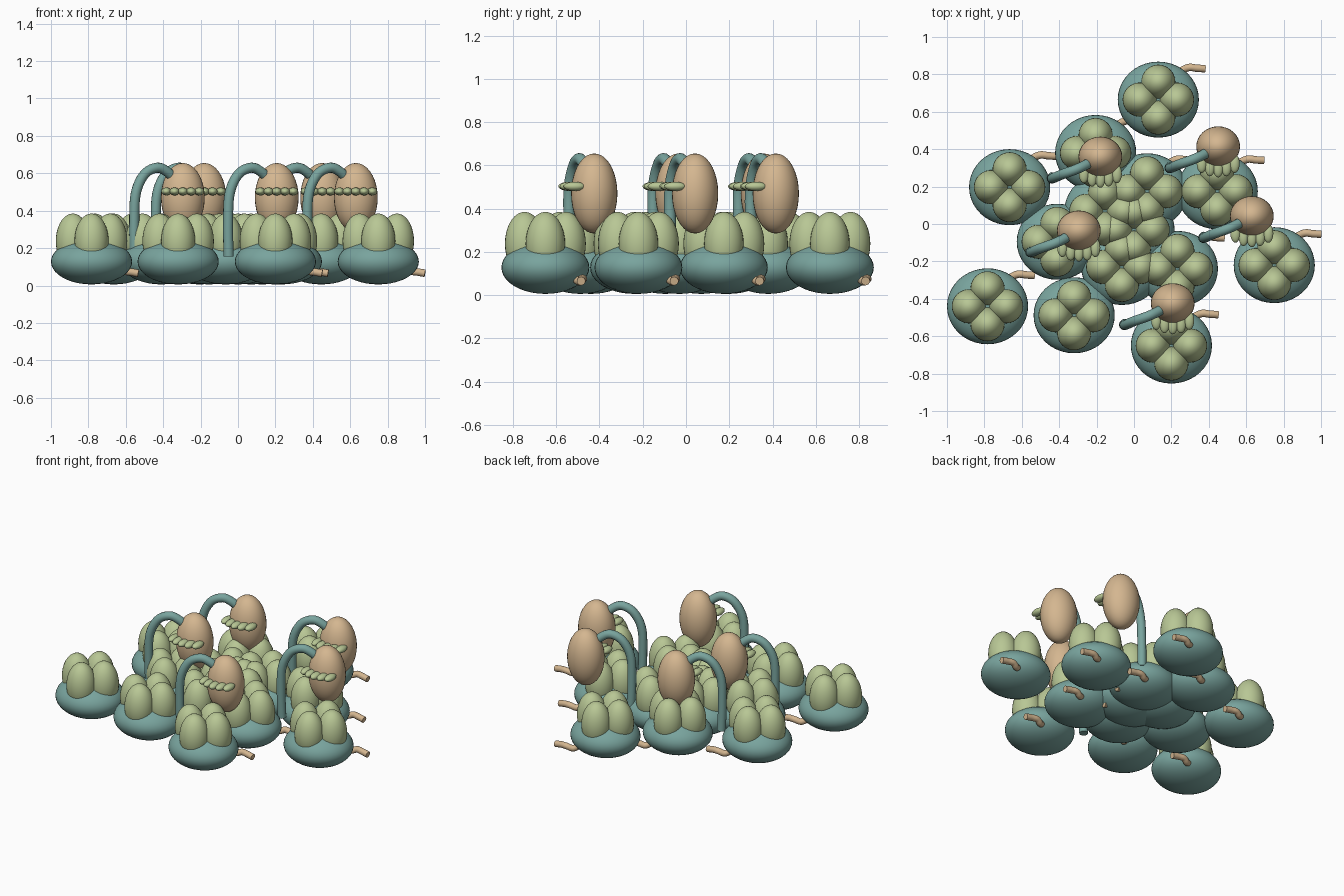
import bpy, bmesh, math
from mathutils import Matrix, Vector

if "Cube" in bpy.data.objects:
    bpy.data.objects.remove(bpy.data.objects["Cube"])


def material(name, rgb):
    m = bpy.data.materials.new(name)
    m.diffuse_color = (*rgb, 1)
    m.use_nodes = True
    m.node_tree.nodes["Principled BSDF"].inputs["Base Color"].default_value = m.diffuse_color
    return m


TEAL = material("teal", (0.19, 0.37, 0.34))
GREEN = material("leaf_green", (0.48, 0.57, 0.30))
TAN = material("tan", (0.66, 0.47, 0.28))


def finish(bm, name, mat):
    for f in bm.faces:
        f.smooth = len(f.verts) < 5
    me = bpy.data.meshes.new(name)
    bm.to_mesh(me)
    bm.free()
    me.materials.append(mat)
    return me


def ellipsoids(name, mat, items, u=32, v=18):
    """One mesh from several (centre, radii) ellipsoids."""
    bm = bmesh.new()
    for centre, radii in items:
        mx = Matrix.Translation(centre) @ Matrix.Diagonal((*radii, 1))
        bmesh.ops.create_uvsphere(bm, u_segments=u, v_segments=v, radius=1, matrix=mx)
    return finish(bm, name, mat)


def smooth_path(pts, steps=6):
    """Catmull-Rom curve through the points."""
    p = [Vector(q) for q in pts]
    p = [2 * p[0] - p[1]] + p + [2 * p[-1] - p[-2]]
    out = []
    for a, b, c, d in zip(p, p[1:], p[2:], p[3:]):
        for i in range(steps):
            t = i / steps
            out.append(0.5 * (2 * b + (c - a) * t + (2 * a - 5 * b + 4 * c - d) * t**2
                              + (3 * b - a - 3 * c + d) * t**3))
    return out + [p[-2]]


def tube(name, mat, pts, radius, sides=14):
    """Round tube with flat ends swept along a smooth path."""
    path = smooth_path(pts)
    bm = bmesh.new()
    rings, normal = [], None
    for i, p in enumerate(path):
        d = (path[min(i + 1, len(path) - 1)] - path[max(i - 1, 0)]).normalized()
        normal = d.orthogonal() if normal is None else normal - d * normal.dot(d)
        normal.normalize()
        side = d.cross(normal)
        rings.append([bm.verts.new(p + radius * (math.cos(a) * normal + math.sin(a) * side))
                      for a in (2 * math.pi * k / sides for k in range(sides))])
    for a, b in zip(rings, rings[1:]):
        for k in range(sides):
            j = (k + 1) % sides
            bm.faces.new((a[k], a[j], b[j], b[k]))
    bm.faces.new(rings[0][::-1])
    bm.faces.new(rings[-1])
    return finish(bm, name, mat)


def place(mesh, x, y, i):
    ob = bpy.data.objects.new(f"{mesh.name}_{i}", mesh)
    ob.location = (x, y, 0)
    bpy.context.collection.objects.link(ob)


# Rosette parts: squashed base, four upright leaves, bent root
base = ellipsoids("base", TEAL, [((0, 0, 0.128), (0.217, 0.203, 0.122))], 40, 20)
leaves = ellipsoids("leaves", GREEN, [
    ((0.1 * dx, 0.096 * dy, 0.238), (0.091, 0.091, 0.147))
    for dx, dy in ((1, 0), (-1, 0), (0, 1), (0, -1))])
root = tube("root", TAN, [(0.08, 0.12, 0.10), (0.125, 0.155, 0.065), (0.165, 0.172, 0.075),
                          (0.205, 0.168, 0.073), (0.25, 0.165, 0.065)], 0.02)

# Stalk parts: arching stem, hanging pod, scalloped collar
pod = ellipsoids("pod", TAN, [((0, 0, 0.47), (0.117, 0.107, 0.185))])
stem = tube("stem", TEAL, [(-0.257, -0.11, 0.155), (-0.26, -0.115, 0.32), (-0.252, -0.115, 0.49),
                           (-0.205, -0.095, 0.595), (-0.135, -0.07, 0.63),
                           (-0.08, -0.045, 0.605), (-0.04, -0.02, 0.56)], 0.027)
collar = ellipsoids("collar", GREEN, [
    ((0.044 * k, -0.116 + 0.006 * k * k, 0.503), (0.027, 0.05, 0.021))
    for k in range(-2, 3)], 20, 12)

# Rosettes of the colony
rosettes = [(0.13, 0.665), (-0.205, 0.38), (-0.665, 0.197), (0.445, 0.175), (-0.41, -0.095),
            (-0.783, -0.44), (-0.32, -0.488), (0.2, -0.65), (0.75, -0.22), (0.232, -0.24),
            (0.07, 0.175), (-0.155, 0.07), (-0.065, -0.23), (0.0, -0.03)]
for i, (x, y) in enumerate(rosettes):
    for part in (base, leaves, root):
        place(part, x, y, i)

# Stalks rising between them
stalks = [(-0.18, 0.36), (0.45, 0.415), (-0.295, -0.035), (0.63, 0.042), (0.207, -0.424)]
for i, (x, y) in enumerate(stalks):
    for part in (stem, pod, collar):
        place(part, x, y, i)
